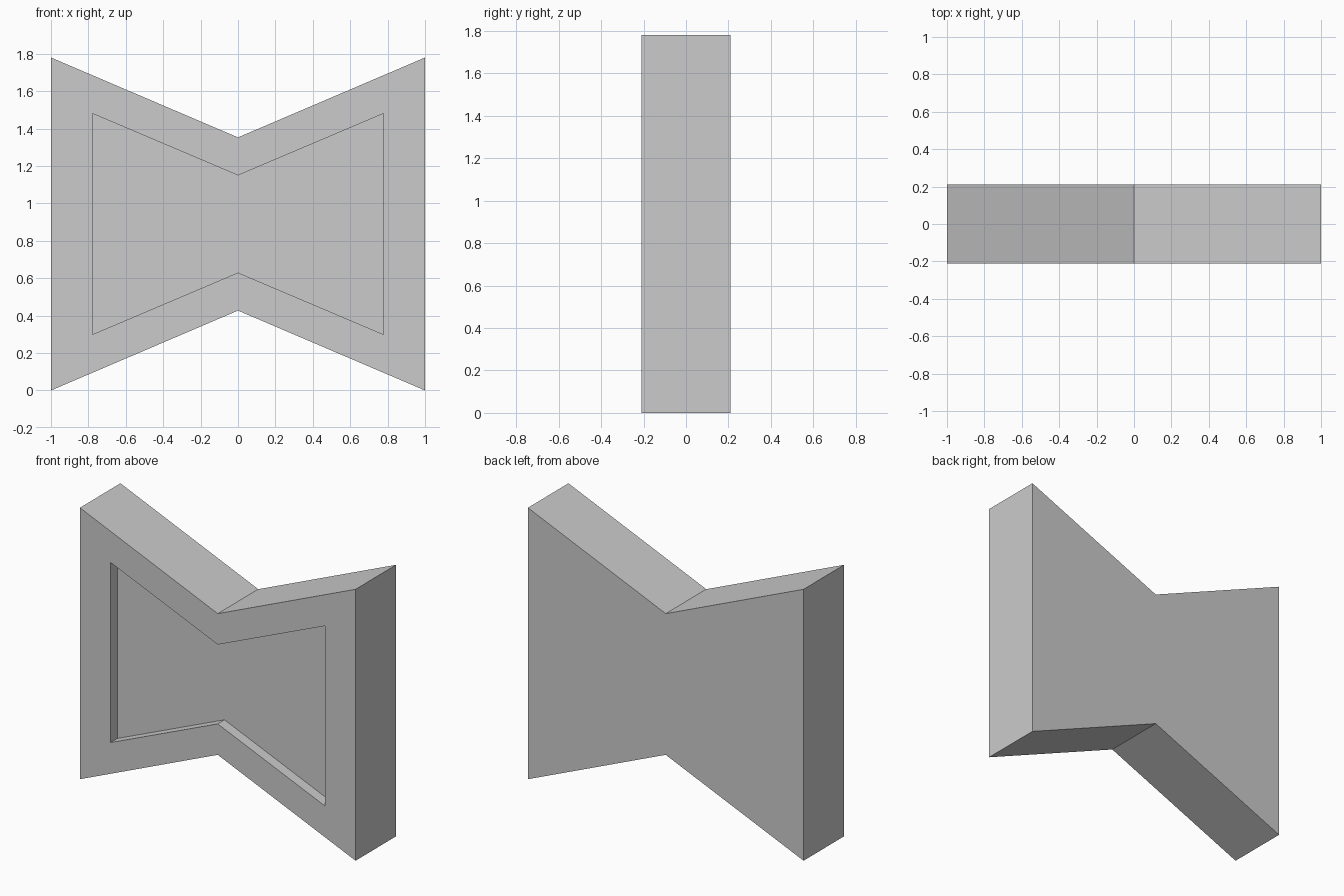
import bpy
import bmesh

cube = bpy.data.objects.get("Cube")
if cube:
    bpy.data.objects.remove(cube, do_unlink=True)

grey = bpy.data.materials.new("plain_grey")
grey.use_nodes = True
colour = (0.6, 0.6, 0.6, 1.0)
grey.diffuse_color = colour
grey.node_tree.nodes["Principled BSDF"].inputs["Base Color"].default_value = colour

HALF_DEPTH = 0.21
RECESS = 0.07
MID_Z = 0.89


def bow_outline(bm, half_width, half_end, half_waist, y):
    """Six-sided bow tie ring, symmetric about the centre."""
    points = [(-half_width, -half_end), (0, -half_waist), (half_width, -half_end),
              (half_width, half_end), (0, half_waist), (-half_width, half_end)]
    return [bm.verts.new((x, y, MID_Z + z)) for x, z in points]


def bridge(bm, ring_a, ring_b):
    for i in range(len(ring_a)):
        j = (i + 1) % len(ring_a)
        bm.faces.new((ring_a[i], ring_a[j], ring_b[j], ring_b[i]))


def cap(bm, ring):
    # two quads, split at the waist
    a, b, c, d, e, f = ring
    bm.faces.new((a, b, e, f))
    bm.faces.new((b, c, d, e))


# Bow-tie block: back, outer walls, front rim, recess walls and recess floor
bm = bmesh.new()
outer = (1.0, 0.89, 0.463)
inner = (0.777, 0.59, 0.26)
rings = [bow_outline(bm, *outer, HALF_DEPTH),
         bow_outline(bm, *outer, -HALF_DEPTH),
         bow_outline(bm, *inner, -HALF_DEPTH),
         bow_outline(bm, *inner, -HALF_DEPTH + RECESS)]
for ring_a, ring_b in zip(rings, rings[1:]):
    bridge(bm, ring_a, ring_b)
cap(bm, rings[0])
cap(bm, rings[-1])
bmesh.ops.recalc_face_normals(bm, faces=bm.faces)

mesh = bpy.data.meshes.new("bow_tie_block")
bm.to_mesh(mesh)
bm.free()
mesh.materials.append(grey)
block = bpy.data.objects.new("bow_tie_block", mesh)
bpy.context.collection.objects.link(block)
